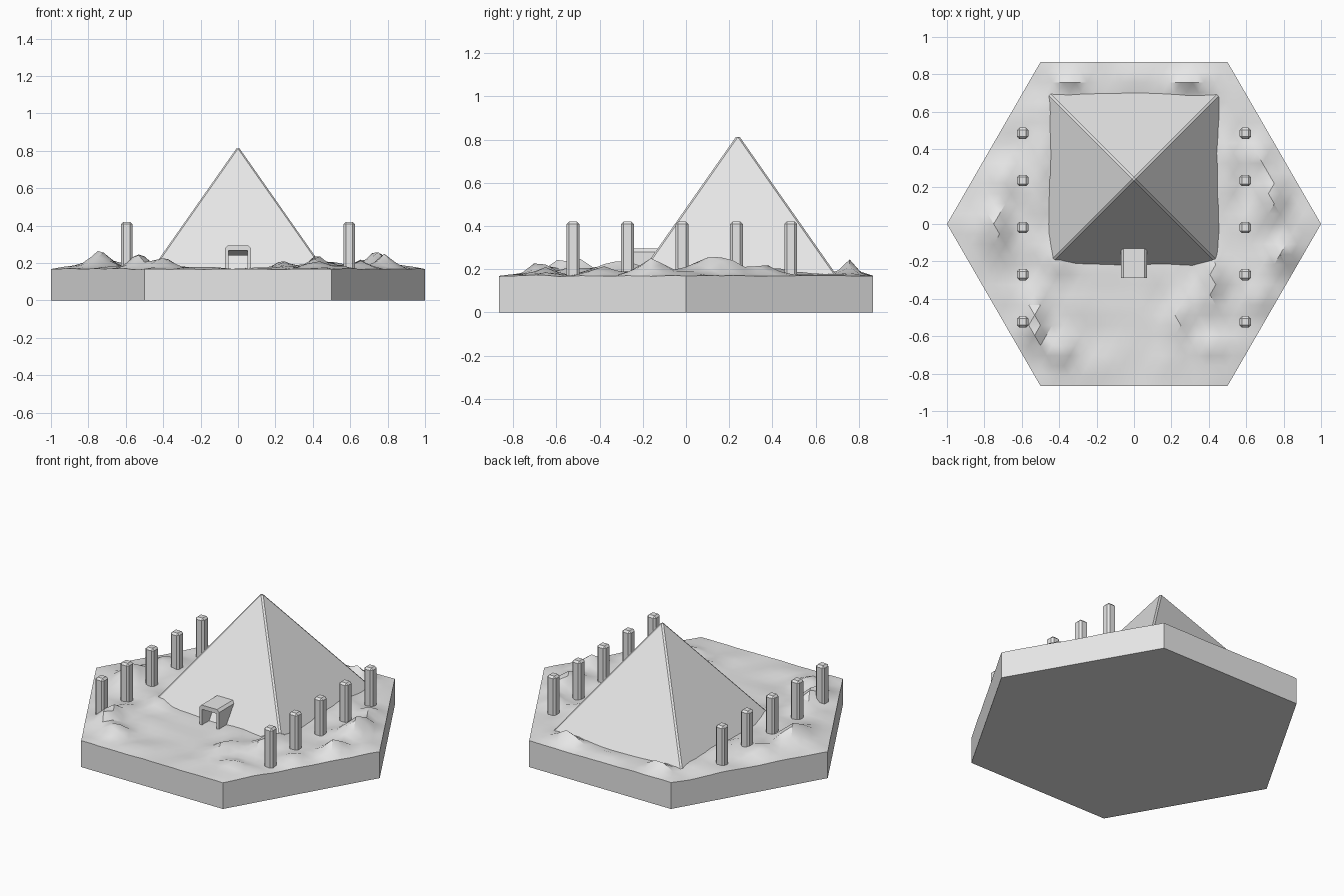
import bpy, bmesh, math
from mathutils import Vector, Matrix, noise

cube = bpy.data.objects.get("Cube")
if cube:
    bpy.data.objects.remove(cube, do_unlink=True)

stone = bpy.data.materials.new("pale grey stone")
stone.use_nodes = True
GREY = (0.8, 0.8, 0.8, 1)
stone.diffuse_color = GREY
stone.node_tree.nodes["Principled BSDF"].inputs["Base Color"].default_value = GREY


def make_object(name, bm, bevel=0):
    bmesh.ops.recalc_face_normals(bm, faces=bm.faces)
    mesh = bpy.data.meshes.new(name)
    bm.to_mesh(mesh)
    bm.free()
    mesh.materials.append(stone)
    obj = bpy.data.objects.new(name, mesh)
    bpy.context.collection.objects.link(obj)
    if bevel:
        mod = obj.modifiers.new("bevel", "BEVEL")
        mod.width = bevel
        mod.segments = 1
        mod.limit_method = "ANGLE"
    return obj


def add_box(bm, low, high):
    low, high = Vector(low), Vector(high)
    place = Matrix.Translation((low + high) / 2) @ Matrix.Diagonal((*(high - low), 1))
    bmesh.ops.create_cube(bm, size=1, matrix=place)


# Sand dunes: x, y, height, radius in x, radius in y
DUNES = [
    (-.74, -.02, .085, .07, .17), (-.7, .25, .03, .06, .12),
    (-.53, -.5, .07, .05, .14), (-.4, -.68, .06, .07, .06),
    (.8, -.18, .08, .07, .1), (.74, .12, .075, .07, .16),
    (.68, .38, .04, .06, .1), (.68, -.4, .04, .06, .08),
    (.42, -.3, .07, .05, .12), (.24, -.5, .04, .05, .14),
    (.42, -.65, .04, .06, .06), (-.42, -.2, .04, .07, .08),
    (-.34, .77, .06, .07, .05), (.3, .76, .07, .08, .05),
    (0, .79, .03, .12, .05), (.5, .3, .03, .05, .2),
    (-.5, .3, .03, .04, .2),
]
NORMALS = [Vector((math.cos(a), math.sin(a))) for a in
           (math.radians(30), math.radians(90), math.radians(150))]


def ground(x, y):
    edge = math.sqrt(.75) - max(abs(n.dot(Vector((x, y)))) for n in NORMALS)
    fade = min(1, .1 + max(edge, 0) / .12)
    rise = sum(h * math.exp(-((x - cx) / rx) ** 2 - ((y - cy) / ry) ** 2)
               for cx, cy, h, rx, ry in DUNES)
    rough = noise.noise(Vector((x * 6, y * 6, 3)))
    sides = min(1, abs(x) / .5)
    return .167 + fade * (rise + .02 * sides * (rough + .6)) + .006 * rough


# Hexagonal base with a rolling sand top
N = 16
bm = bmesh.new()
grid = {}
for i in range(-N, N + 1):
    for j in range(-N, N + 1):
        if abs(i + j) <= N:
            x, y = (i + j / 2) / N, j * math.sqrt(.75) / N
            grid[i, j] = bm.verts.new((x, y, ground(x, y)))
for i, j in grid:
    for ring in (((i, j), (i + 1, j), (i, j + 1)),
                 ((i + 1, j), (i + 1, j - 1), (i, j))):
        if all(key in grid for key in ring):
            try:
                bm.faces.new([grid[key] for key in ring])
            except ValueError:
                pass
rim = [e for e in bm.edges if e.is_boundary]
skirt = bmesh.ops.extrude_edge_only(bm, edges=rim)["geom"]
for v in skirt:
    if isinstance(v, bmesh.types.BMVert):
        v.co.z = 0
bottom = [e for e in skirt if isinstance(e, bmesh.types.BMEdge) and e.is_boundary]
bmesh.ops.contextual_create(bm, geom=bottom)
base = make_object("sand_base", bm)
bpy.ops.object.select_all(action="DESELECT")
base.select_set(True)
bpy.context.view_layer.objects.active = base
bpy.ops.object.shade_smooth_by_angle(angle=math.radians(32))

# Pyramid with narrow chamfered edges
bm = bmesh.new()
low, top, half = .1, .825, .508
bmesh.ops.create_cone(
    bm, cap_ends=True, segments=4, radius1=half * math.sqrt(2), radius2=0, depth=top - low,
    matrix=Matrix.Translation((0, .24, (low + top) / 2)) @ Matrix.Rotation(math.pi / 4, 4, "Z"))
bmesh.ops.remove_doubles(bm, verts=bm.verts, dist=.0001)
make_object("pyramid", bm, .008)

# Two rows of square pillars
for side, label in ((1, "left"), (-1, "right")):
    for k in range(5):
        x, y = side * .595, -.523 + k * .252
        bm = bmesh.new()
        add_box(bm, (x - .03, y - .03, .1), (x + .03, y + .03, .42))
        make_object(f"{label}_pillar_{k + 1}", bm, .012)

# Entrance porch: an arch-shaped frame run back into the slope
bm = bmesh.new()
outline = [(-.07, .1), (-.07, .28), (-.055, .295), (.055, .295), (.07, .28), (.07, .1),
           (.05, .1), (.05, .268), (-.05, .268), (-.05, .1)]
face = bm.faces.new([bm.verts.new((x, -.29, z)) for x, z in outline])
moved = bmesh.ops.extrude_face_region(bm, geom=[face])["geom"]
bmesh.ops.translate(bm, vec=(0, .2, 0), verts=[v for v in moved if isinstance(v, bmesh.types.BMVert)])
make_object("entrance_porch", bm)

# Sloped soffit under the porch roof
bm = bmesh.new()
corners = [(-.285, .27), (-.2, .27), (-.2, .24)]
ends = [[bm.verts.new((x, y, z)) for y, z in corners] for x in (-.05, .05)]
bm.faces.new(ends[0])
bm.faces.new(ends[1])
for k in range(3):
    n = (k + 1) % 3
    bm.faces.new((ends[0][k], ends[0][n], ends[1][n], ends[1][k]))
make_object("porch_soffit", bm)
